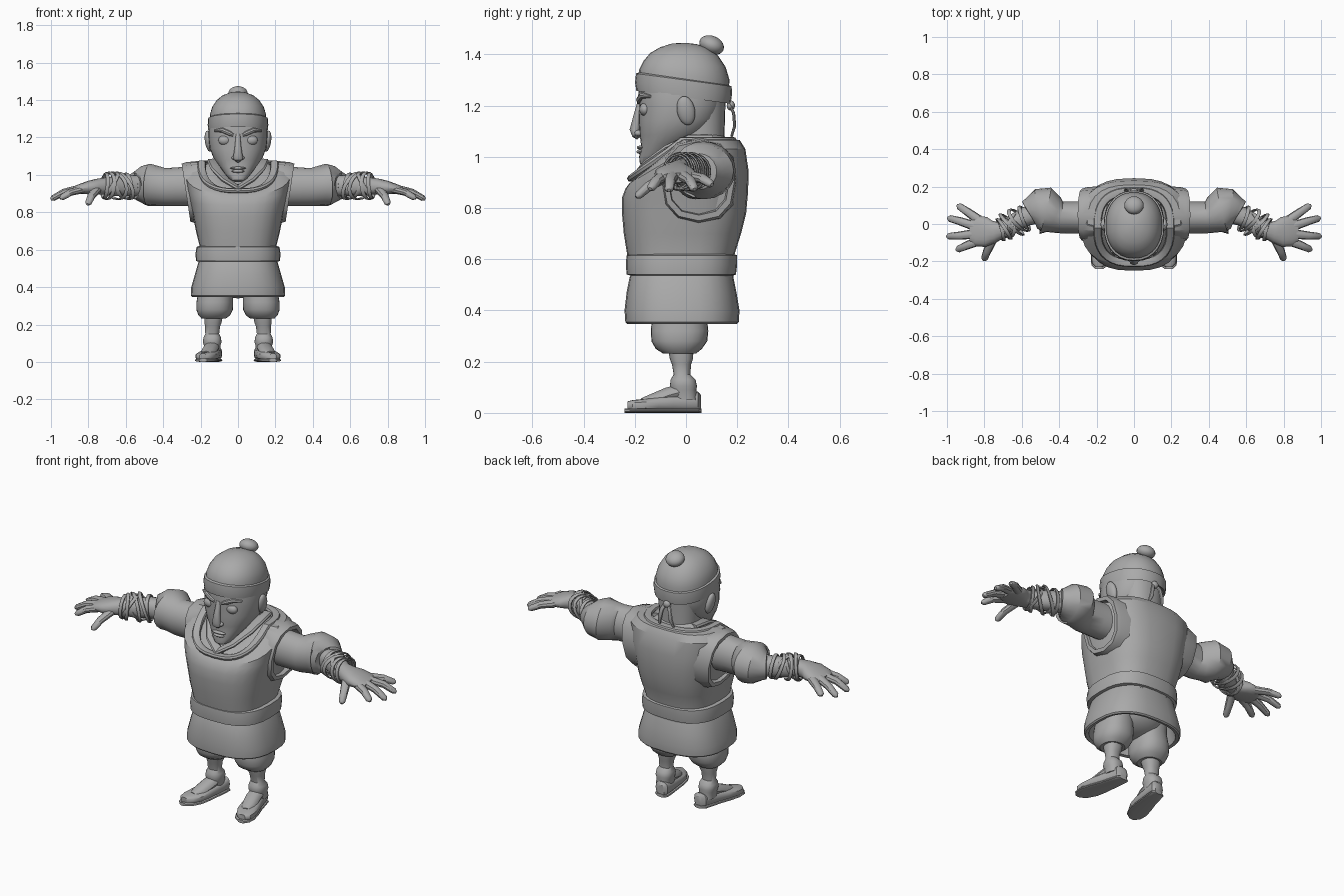
import bpy, bmesh, math
from mathutils import Vector

clay = bpy.data.materials.new("plain grey")
clay.diffuse_color = (0.4, 0.4, 0.4, 1)


def finish(ob, mirror=False, angle=35):
    ob.data.materials.append(clay)
    bpy.ops.object.select_all(action='DESELECT')
    ob.select_set(True)
    bpy.context.view_layer.objects.active = ob
    bpy.ops.object.shade_smooth_by_angle(angle=math.radians(angle))
    if mirror:
        ob.modifiers.new("mirror", 'MIRROR').use_clip = False
    return ob


def loft(name, rings, mirror=False, caps=(True, True), closed=False, angle=35):
    """Skin a list of equal-length point rings."""
    bm = bmesh.new()
    vs = [[bm.verts.new(p) for p in r] for r in rings]
    n = len(vs[0])
    pairs = list(zip(vs, vs[1:])) + ([(vs[-1], vs[0])] if closed else [])
    for a, b in pairs:
        for i in range(n):
            j = (i + 1) % n
            bm.faces.new((a[i], a[j], b[j], b[i]))
    if not closed:
        if caps[0]:
            bm.faces.new(vs[0])
        if caps[1]:
            bm.faces.new(vs[-1])
    bmesh.ops.recalc_face_normals(bm, faces=bm.faces[:])
    me = bpy.data.meshes.new(name)
    bm.to_mesh(me)
    bm.free()
    ob = bpy.data.objects.new(name, me)
    bpy.context.collection.objects.link(ob)
    return finish(ob, mirror, angle)


def oval(k, n, p):
    a = 2 * math.pi * k / n
    c, s = math.cos(a), math.sin(a)
    return math.copysign(abs(c) ** (2 / p), c), math.copysign(abs(s) ** (2 / p), s)


def hoop(zf, zb, rx, y0, y1, cx=0, p=2.3, n=28, reach=1.0):
    """Level ring from y0 to y1, with front height zf rising to back height zb."""
    pts = []
    for k in range(n):
        u, v = oval(k, n, p)
        t = min(1, (v + 1) / 2 / reach)
        pts.append(Vector((cx + rx * u, (y0 + y1) / 2 + (y1 - y0) / 2 * v, zf + (zb - zf) * t)))
    return pts


def sweep(name, path, up=(0, 0, 1), closed=False, n=12, p=2, mirror=True):
    """Tube along path points (x, y, z, side radius, up radius)."""
    pts = [Vector(q[:3]) for q in path]
    m, rings = len(pts), []
    for i, q in enumerate(path):
        a = pts[(i - 1) % m] if closed else pts[max(i - 1, 0)]
        b = pts[(i + 1) % m] if closed else pts[min(i + 1, m - 1)]
        t = (b - a).normalized()
        side = t.cross(Vector(up)).normalized()
        top = side.cross(t)
        rings.append([pts[i] + side * q[3] * u + top * q[4] * v
                      for u, v in (oval(k, n, p) for k in range(n))])
    return loft(name, rings, mirror, closed=closed)


def ball(name, loc, scale, rot=(0, 0, 0), mirror=False):
    bpy.ops.mesh.primitive_uv_sphere_add(segments=20, ring_count=12, location=loc, rotation=rot)
    ob = bpy.context.object
    ob.name, ob.scale = name, scale
    bpy.ops.object.transform_apply(location=True, rotation=True, scale=True)
    return finish(ob, mirror)


# Vest body: straight rings at the waist, dipped at the front near the neck
loft("vest", [hoop(zf, zb, rx, a, b, p=2.7, reach=.5) for zf, zb, rx, a, b in (
    (.53, .53, .205, -.215, .185), (.62, .62, .205, -.23, .19), (.70, .70, .225, -.243, .215),
    (.78, .78, .24, -.25, .235), (.84, .86, .257, -.25, .242), (.875, .94, .275, -.237, .245),
    (.895, 1.03, .285, -.222, .232), (.905, 1.065, .25, -.21, .21), (.91, 1.07, .19, -.2, .17),
    (.89, 1.04, .18, -.19, .16))], caps=(True, False), angle=25)
neck = hoop(.915, 1.065, .195, -.208, .175, p=2.7, reach=.5, n=36)
sweep("neck_trim", [(*q, .022, .013) for q in neck], closed=True, n=8, p=3, mirror=False)

# Angular armhole rims
def armhole(scale, inset):
    pts = []
    for k in range(12):
        u, v = oval(k, 12, 2.4)
        z = .905 + .158 * v * scale
        pts.append(Vector((.25 + .15 * (z - .745) - inset, .05 + .142 * u * scale, z)))
    return pts

loft("armhole_rim", [armhole(1.08, .1), armhole(1.03, .02), armhole(.98, -.004),
                     armhole(.84, -.004), armhole(.8, .03)], mirror=True)

# Belt and open skirt
loft("belt", [hoop(z, z, rx, a, b, p=2.7) for z, rx, a, b in (
    (.535, .205, -.21, .18), (.54, .225, -.232, .195), (.58, .227, -.235, .2),
    (.615, .222, -.232, .2), (.622, .2, -.21, .18))])
loft("skirt", [hoop(z, z, rx, a, b, p=2.6) for z, rx, a, b in (
    (.545, .205, -.213, .18), (.53, .213, -.22, .185), (.47, .23, -.232, .197),
    (.40, .25, -.24, .209), (.355, .252, -.237, .206), (.348, .245, -.23, .2),
    (.352, .228, -.213, .183), (.50, .19, -.19, .165))])

# Robe inside the neckline, with crossed lapels
loft("robe_collar", [hoop(zf, zb, rx, a, b, reach=.55) for zf, zb, rx, a, b in (
    (.89, 1.045, .185, -.197, .168), (.925, 1.075, .15, -.165, .155),
    (.95, 1.085, .125, -.12, .145), (.90, 1.03, .11, -.1, .13))], caps=(False, True))
sweep("lapel", [(.115, .1, 1.075, .03, .012), (.135, .01, 1.075, .03, .012),
                (.12, -.07, 1.035, .03, .012), (.07, -.145, .975, .03, .012),
                (-.015, -.193, .92, .025, .01)], n=8, p=3)

# Head and neck
loft("neck", [hoop(z, z, rx, a, b) for z, rx, a, b in (
    (.93, .115, -.06, .15), (1.08, .11, -.06, .15), (1.24, .125, -.06, .155))])
loft("head", [hoop(zf, zb, rx, a, b) for zf, zb, rx, a, b in (
    (.962, .968, .022, -.168, -.11), (.972, .99, .048, -.18, -.06), (1.0, 1.04, .078, -.183, .0),
    (1.04, 1.08, .108, -.175, .06), (1.08, 1.11, .133, -.18, .1), (1.14, 1.15, .152, -.185, .13),
    (1.20, 1.20, .158, -.183, .145), (1.24, 1.24, .158, -.187, .15), (1.32, 1.3, .15, -.175, .15))])
ball("ear", (.157, .0, 1.18), (.02, .035, .058), (.2, .15, 0), True)
ball("eye", (.072, -.16, 1.185), (.034, .022, .026), mirror=True)
sweep("eyebrow", [(.025, -.183, 1.212, .008, .008), (.045, -.184, 1.222, .011, .013),
                  (.085, -.172, 1.24, .011, .013), (.125, -.14, 1.236, .006, .006)], n=8)
sweep("nose", [(0, -.178, 1.22, .012, .01), (0, -.19, 1.16, .016, .015), (0, -.2, 1.105, .024, .02),
               (0, -.195, 1.085, .026, .016), (0, -.185, 1.072, .012, .008)], up=(0, -1, 0), mirror=False)
ball("nostril", (.02, -.186, 1.092), (.014, .016, .012), mirror=True)
ball("upper_lip", (0, -.177, 1.036), (.042, .015, .008))
ball("lower_lip", (0, -.177, 1.02), (.034, .016, .009))

# Cap with a tilted band, a bobble and hanging ties
loft("cap_dome", [hoop(zf, zb, rx, a, b, p=2.2) for zf, zb, rx, a, b in (
    (1.29, 1.24, .15, -.185, .165), (1.34, 1.30, .151, -.183, .17), (1.375, 1.35, .138, -.165, .155),
    (1.405, 1.395, .114, -.14, .125), (1.428, 1.425, .08, -.1, .085), (1.442, 1.44, .04, -.055, .04),
    (1.445, 1.445, .01, -.015, .0))])
loft("cap_band", [hoop(zf, zb, rx, a, b, p=2.2) for zf, zb, rx, a, b in (
    (1.265, 1.22, .145, -.175, .155), (1.257, 1.207, .158, -.194, .174), (1.29, 1.245, .162, -.199, .18),
    (1.325, 1.275, .16, -.195, .178), (1.332, 1.282, .145, -.178, .16))])
ball("bobble", (0, .1, 1.436), (.052, .05, .036), (-.4, 0, 0))
ball("tie_knot", (0, .175, 1.2), (.022, .016, .02))
sweep("cap_tie", [(.005, .168, 1.21, .012, .006), (.025, .186, 1.17, .013, .006),
                  (.035, .19, 1.12, .014, .006), (.045, .178, 1.08, .008, .005)], up=(0, 1, 0), n=8)

# Sleeves with puffed cuffs, forearms and palms
sweep("sleeve", [(.2, .04, .94, .09, .105), (.30, .035, .938, .085, .104), (.39, .035, .935, .085, .101),
                 (.43, .05, .94, .1, .106), (.475, .07, .947, .128, .113), (.51, .07, .945, .118, .102),
                 (.545, .058, .942, .088, .077), (.558, .053, .942, .078, .07),
                 (.55, .055, .942, .06, .055)], n=20)
sweep("forearm_and_palm", [(.50, .062, .942, .055, .058), (.58, .04, .942, .052, .056),
                           (.66, -.008, .94, .047, .053), (.71, -.033, .94, .045, .046),
                           (.75, -.042, .937, .06, .043), (.79, -.043, .933, .08, .038),
                           (.84, -.037, .925, .082, .028), (.875, -.035, .918, .06, .02)], n=18, p=2.3)

# Fingers and thumb
digits = {"index_finger": ((.83, -.09, .923), (.895, -.115, .907), (.94, -.135, .88)),
          "middle_finger": ((.85, -.052, .925), (.93, -.062, .908), (.99, -.066, .875)),
          "ring_finger": ((.85, -.012, .925), (.93, .015, .908), (.985, .03, .878)),
          "little_finger": ((.83, .022, .923), (.89, .065, .915), (.935, .095, .895)),
          "thumb": ((.755, -.08, .922), (.785, -.145, .885), (.80, -.185, .85))}
for name, (a, b, c) in digits.items():
    tip = Vector(c) + (Vector(c) - Vector(b)).normalized() * .013
    sweep(name, [(*a, .026, .022), (*b, .022, .019), (*c, .018, .016), (*tip, .007, .007)], n=10)

# Crossing wrist wraps
for i, (x, lean, turn) in enumerate(((.59, .01, 0), (.615, .04, .6), (.64, -.045, 2.2), (.655, .04, 1.2),
                                     (.68, -.04, .3), (.695, .015, 2), (.71, -.01, 1))):
    loop = []
    for k in range(20):
        a = 2 * math.pi * k / 20
        f = (x - .58) / .13
        loop.append((x + lean * math.sin(a + turn) + .35 * .06 * math.cos(a),
                     .04 - .075 * f + (.06 - .008 * f) * math.cos(a),
                     .942 + (.066 + .006 * (i % 2)) * math.sin(a), .005, .011))
    sweep("wrist_wrap", loop, up=(1, 0, 0), closed=True, n=6)

# Baggy trousers, shins and hips
ball("hips", (0, -.02, .45), (.19, .14, .11))
loft("trouser_leg", [hoop(z, z, rx, a, b, cx) for z, cx, rx, a, b in (
    (.50, .105, .09, -.13, .1), (.39, .118, .092, -.132, .08), (.32, .124, .098, -.137, .087),
    (.28, .125, .098, -.135, .083), (.25, .127, .085, -.118, .062), (.232, .13, .065, -.09, .04),
    (.235, .13, .04, -.06, .02))], mirror=True)
loft("shin", [hoop(z, z, rx, a, b, cx) for z, cx, rx, a, b in (
    (.25, .13, .05, -.07, .03), (.21, .134, .046, -.063, .027), (.19, .136, .04, -.055, .02),
    (.15, .138, .037, -.048, .017), (.13, .138, .047, -.06, .037), (.105, .138, .05, -.063, .043),
    (.09, .138, .045, -.058, .04), (.05, .138, .043, -.055, .045))], mirror=True)

# Turned-out shoes: upper, instep and sole share one outline
outline = ((.06, .122, .022, .07), (.048, .124, .04, .084), (0, .132, .046, .074), (-.05, .142, .05, .07),
           (-.11, .156, .058, .064), (-.17, .17, .06, .054), (-.215, .181, .046, .05), (-.236, .187, .02, .045))

def shoe(name, wide, z0, height):
    rings = []
    for y, cx, w, top in outline:
        top = height or top
        rings.append([Vector((cx + w * wide * u, y * wide, (z0 + top) / 2 + (top - z0) / 2 * v))
                      for u, v in (oval(k, 16, 2.8) for k in range(16))])
    loft(name, rings, mirror=True)

shoe("shoe_upper", .97, .006, None)
shoe("shoe_sole", 1.02, 0, .018)
sweep("shoe_instep", [(.138, -.01, .085, .04, .03), (.146, -.07, .07, .042, .03),
                      (.16, -.13, .05, .04, .025), (.17, -.17, .04, .025, .018)])
